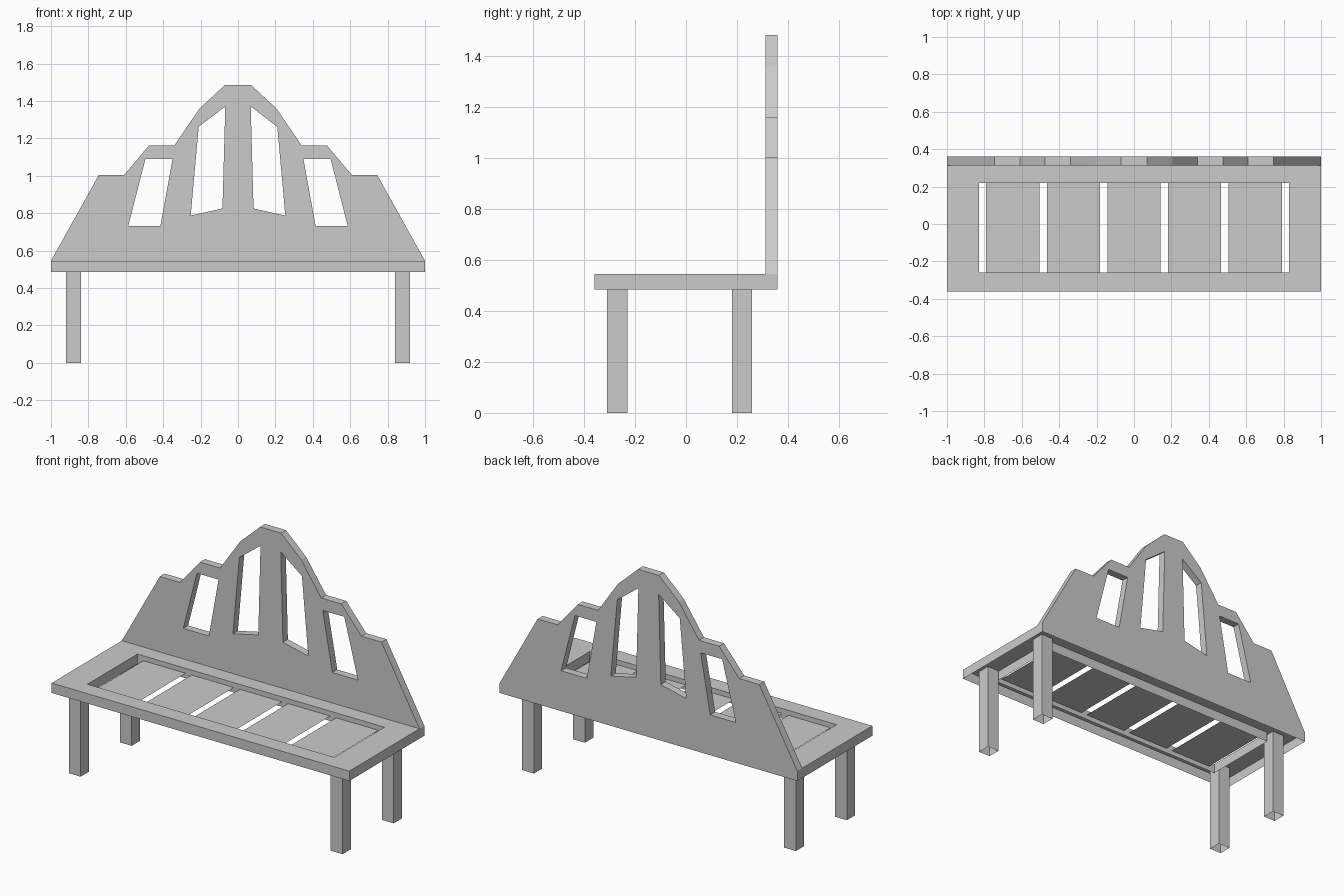
import bpy, bmesh
from mathutils import Vector

if "Cube" in bpy.data.objects:
    bpy.data.objects.remove(bpy.data.objects["Cube"])

SEAT_TOP, SEAT_BOTTOM = 0.545, 0.485
BACK_Y = 0.36


def panel(name, loops, depth, closed):
    """Fill outlines (first outer, rest holes), then extrude by depth."""
    bm = bmesh.new()
    rim = []
    for loop in loops:
        vs = [bm.verts.new(p) for p in loop]
        rim += [bm.edges.new((vs[i - 1], vs[i])) for i in range(len(vs))]
    bmesh.ops.triangle_fill(bm, edges=rim, use_beauty=True)
    out = bmesh.ops.extrude_edge_only(bm, edges=rim)["geom"]
    new_verts = [g for g in out if isinstance(g, bmesh.types.BMVert)]
    bmesh.ops.translate(bm, verts=new_verts, vec=Vector(depth))
    if closed:
        far = [e for e in bm.edges if e.verts[0] in new_verts
               and e.verts[1] in new_verts]
        bmesh.ops.triangle_fill(bm, edges=far, use_beauty=True)
    bmesh.ops.recalc_face_normals(bm, faces=bm.faces[:])
    bmesh.ops.dissolve_limit(bm, angle_limit=0.01, verts=bm.verts[:],
                             edges=bm.edges[:])
    mesh = bpy.data.meshes.new(name)
    bm.to_mesh(mesh)
    bm.free()
    ob = bpy.data.objects.new(name, mesh)
    bpy.context.collection.objects.link(ob)
    return ob


def rect(x0, x1, y0, y1, z):
    return [(x0, y0, z), (x1, y0, z), (x1, y1, z), (x0, y1, z)]


# Seat frame: top with an opening and side walls, hollow underneath
panel("seat_frame", [rect(-1, 1, -0.36, BACK_Y, SEAT_TOP),
                     rect(-0.83, 0.83, -0.26, 0.22, SEAT_TOP)],
      (0, 0, SEAT_BOTTOM - SEAT_TOP), False)

# Five thin slats set into the opening
for i in range(5):
    cx = (i - 2) * 0.324
    mesh = bpy.data.meshes.new("seat_slat")
    mesh.from_pydata(rect(cx - 0.142, cx + 0.142, -0.26, 0.22, 0.515),
                     [], [(0, 1, 2, 3)])
    slat = bpy.data.objects.new(f"seat_slat_{i + 1}", mesh)
    bpy.context.collection.objects.link(slat)

# Stepped backrest with four mirrored cut-outs
half = [(1, SEAT_TOP), (0.745, 1.003), (0.61, 1.003), (0.475, 1.163),
        (0.34, 1.163), (0.205, 1.36), (0.07, 1.485)]
cutouts = [[(0.068, 1.37), (0.21, 1.262), (0.253, 0.787), (0.083, 0.825)],
           [(0.35, 1.09), (0.495, 1.09), (0.587, 0.73), (0.415, 0.73)]]
profile = half + [(-x, z) for x, z in reversed(half)]
loops = [profile] + [[(s * x, z) for x, z in c] for c in cutouts for s in (1, -1)]
panel("backrest", [[(x, BACK_Y, z) for x, z in l] for l in loops],
      (0, -0.047, 0), True)

# Four square legs, open at the floor
for row, y in (("front", -0.31), ("back", 0.18)):
    for side, x in (("left", -0.92), ("right", 0.84)):
        panel(f"{row}_{side}_leg", [rect(x, x + 0.08, y, y + 0.08, SEAT_TOP - 0.005)],
              (0, 0, 0.005 - SEAT_TOP), False)
